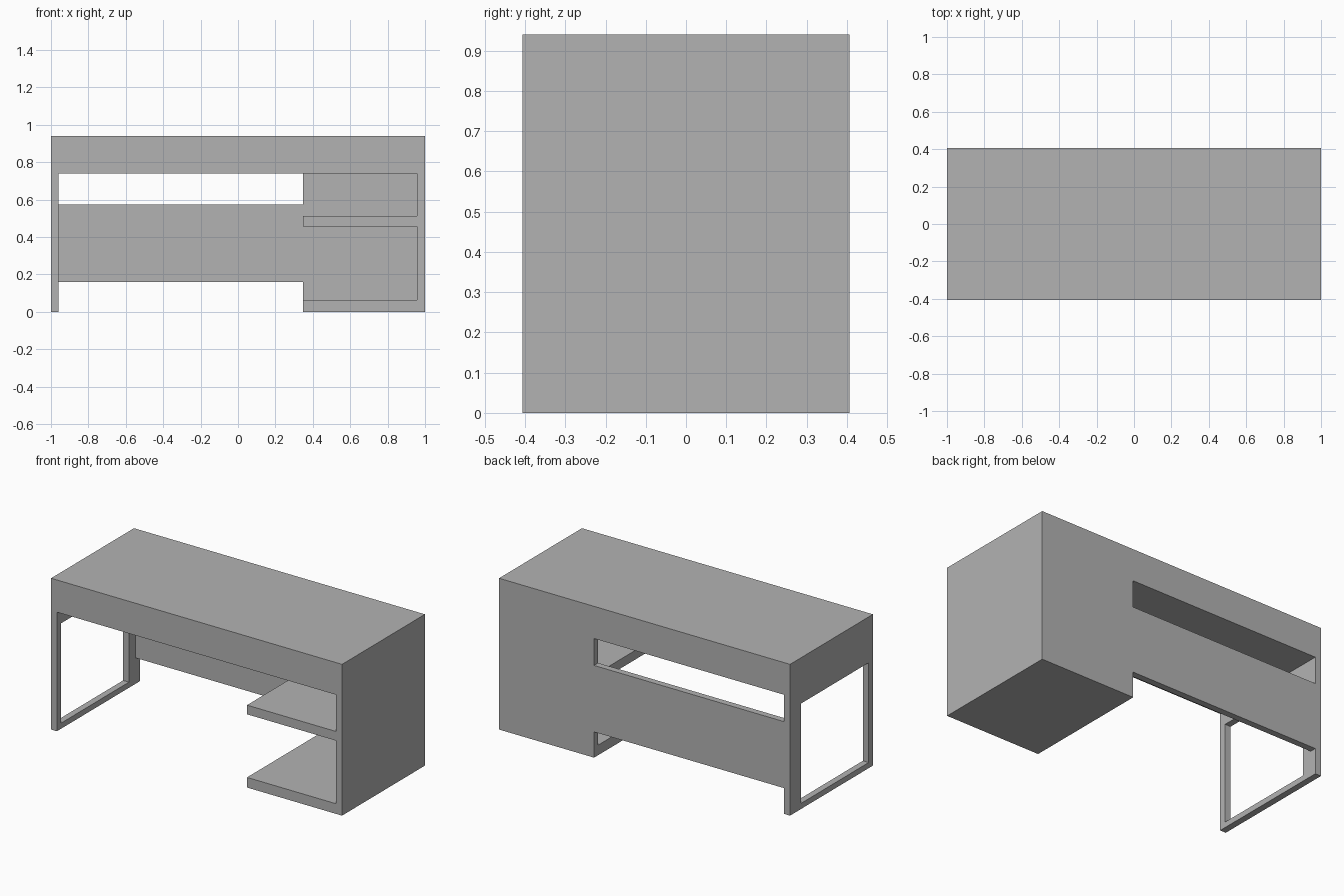
import bpy
import bmesh

if "Cube" in bpy.data.objects:
    bpy.data.objects.remove(bpy.data.objects["Cube"], do_unlink=True)

# One plain grey finish
grey = bpy.data.materials.new("grey")
grey.use_nodes = True
colour = (0.45, 0.45, 0.45, 1)
grey.diffuse_color = colour
grey.node_tree.nodes["Principled BSDF"].inputs["Base Color"].default_value = colour


def board(name, x, y, z):
    """Flat-sided board spanning the given (low, high) ranges."""
    bm = bmesh.new()
    bmesh.ops.create_cube(bm, size=1)
    for v in bm.verts:
        v.co = [r[1] if c > 0 else r[0] for c, r in zip(v.co, (x, y, z))]
    mesh = bpy.data.meshes.new(name)
    bm.to_mesh(mesh)
    bm.free()
    mesh.materials.append(grey)
    obj = bpy.data.objects.new(name, mesh)
    bpy.context.collection.objects.link(obj)
    return obj


# Main dimensions
FRONT, BACK = -0.407, 0.407
PANEL = 0.367          # front face of the back panels
TOP_LOW, TOP = 0.74, 0.94
FRAME = -0.96          # inner face of the open side frame
BAY, SIDE = 0.347, 0.957   # open end of the shelves, inner face of the side
depth = (FRONT, BACK)

# Thick worktop
board("worktop", (-1, 1), depth, (TOP_LOW, TOP))

# Closed shelf unit, open to the front and the knee space
board("side_panel", (SIDE, 1), depth, (0, TOP_LOW))
board("shelf_unit_back", (BAY, SIDE), (PANEL, BACK), (0, TOP_LOW))
board("bottom_shelf", (BAY, SIDE), (FRONT, PANEL), (0, 0.063))
board("middle_shelf", (BAY, SIDE), (FRONT, PANEL), (0.455, 0.512))

# Back panel across the knee space, with gaps above and below
board("modesty_panel", (FRAME, BAY), (PANEL, BACK), (0.16, 0.573))

# Open side frame
thick = (-1, FRAME)
post_front, post_back = -0.365, 0.3
rail_low, rail_high = 0.035, 0.655
board("frame_front_post", thick, (FRONT, post_front), (0, TOP_LOW))
board("frame_back_post", thick, (post_back, BACK), (0, TOP_LOW))
board("frame_bottom_rail", thick, (post_front, post_back), (0, rail_low))
board("frame_top_rail", thick, (post_front, post_back), (rail_high, TOP_LOW))
